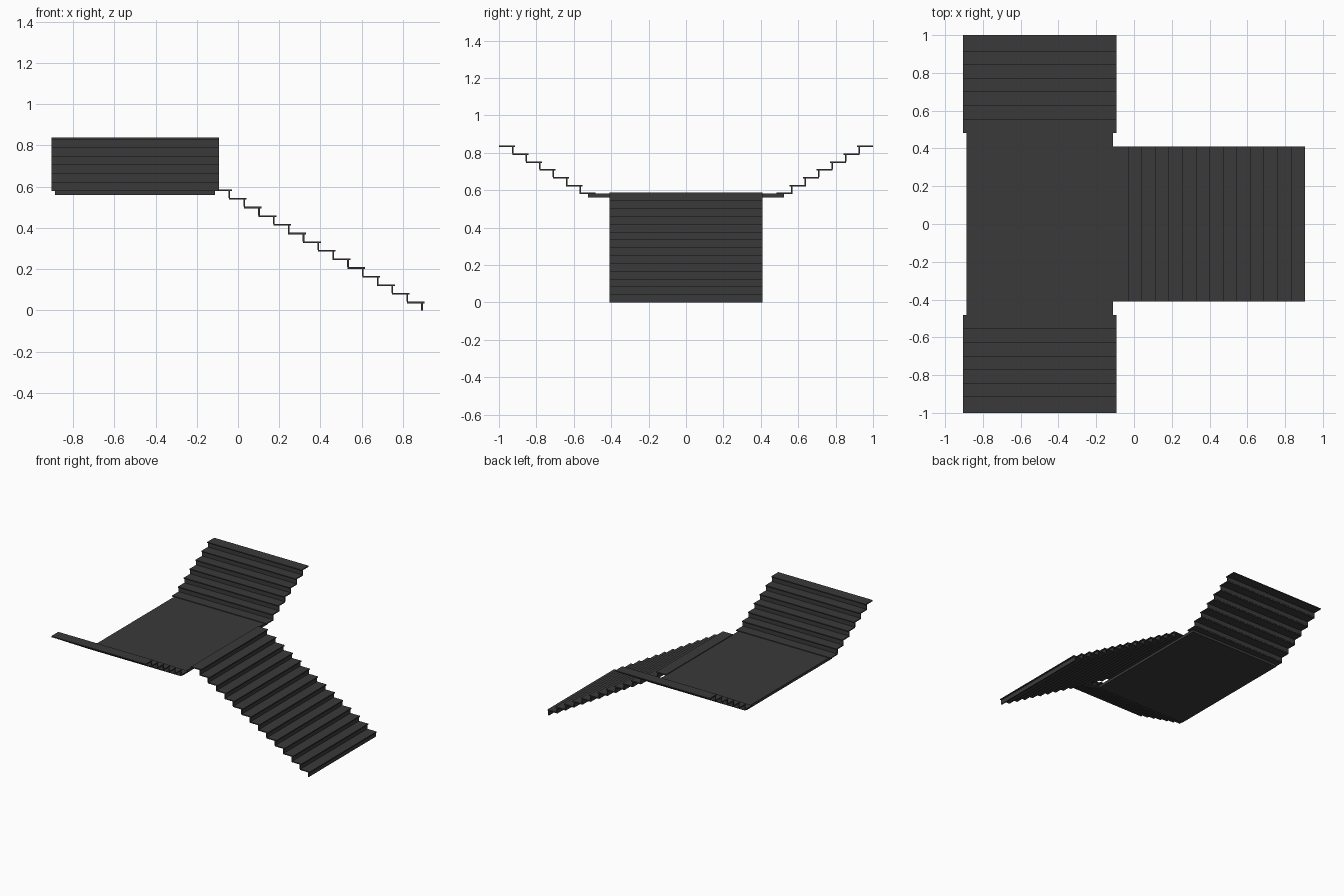
import bpy
import bmesh
from mathutils import Matrix, Vector

cube = bpy.data.objects.get("Cube")
if cube:
    bpy.data.objects.remove(cube, do_unlink=True)

RISE = 0.0419     # height of one step
GOING = 0.0719    # horizontal pitch of the steps
DEPTH = 0.086     # tread depth, including the overhanging nosing
THICK = 0.008     # plate thickness
NOSING = 0.008    # overhang of a tread beyond its riser

steel = bpy.data.materials.new("dark grey steel")
steel.use_nodes = True
GREY = (0.042, 0.042, 0.042, 1)
steel.diffuse_color = GREY
steel.node_tree.nodes["Principled BSDF"].inputs["Base Color"].default_value = GREY


def add_box(bm, low, high):
    low, high = Vector(low), Vector(high)
    size = high - low
    matrix = Matrix.Translation((low + high) / 2) @ Matrix.Diagonal((*size, 1))
    bmesh.ops.create_cube(bm, size=1, matrix=matrix)


def make_object(name, bm):
    mesh = bpy.data.meshes.new(name)
    bm.to_mesh(mesh)
    bm.free()
    mesh.materials.append(steel)
    obj = bpy.data.objects.new(name, mesh)
    bpy.context.collection.objects.link(obj)
    return obj


def make_flight(name, steps, half_width, first_riser):
    """Open flight climbing along local +x; the first nosing is at the origin."""
    bm = bmesh.new()
    for i in range(steps):
        x, top = i * GOING, (i + 1) * RISE
        add_box(bm, (x, -half_width, top - THICK), (x + DEPTH, half_width, top))
        if i or first_riser:
            add_box(bm, (x + NOSING, -half_width, top - RISE),
                    (x + NOSING + THICK, half_width, top - THICK))
    return make_object(name, bm)


# Lower flight, climbing toward -x up to the landing
lower = make_flight("lower_flight", 14, 0.41, True)
lower.matrix_world = Matrix.Translation((0.905, 0, 0)) @ Matrix.Rotation(3.14159265, 4, "Z")

# Landing slab
bm = bmesh.new()
add_box(bm, (-0.888, -0.523, 0.56), (-0.112, 0.523, 0.581))
make_object("landing", bm)

# Two upper flights, climbing away from the landing in opposite directions
for side, name in ((-1, "front_upper_flight"), (1, "back_upper_flight")):
    flight = make_flight(name, 7, 0.406, False)
    flight.matrix_world = (Matrix.Translation((-0.499, side * 0.4826, 13 * RISE))
                           @ Matrix.Rotation(side * 1.57079633, 4, "Z"))
